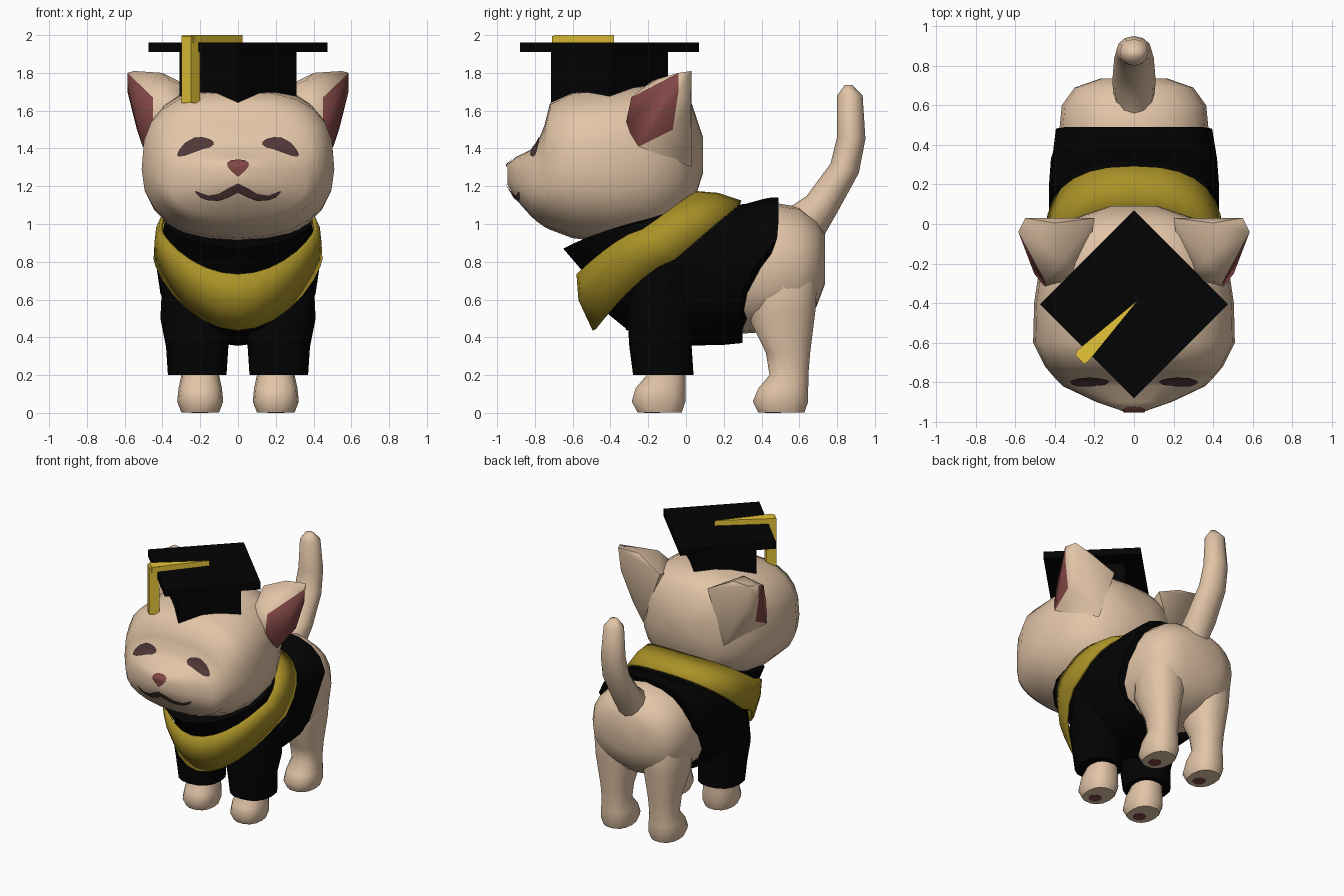
import bpy, bmesh, math
from mathutils import Vector
from mathutils.bvhtree import BVHTree

cube = bpy.data.objects.get("Cube")
if cube:
    bpy.data.objects.remove(cube, do_unlink=True)


def material(name, rgb):
    m = bpy.data.materials.new(name)
    m.use_nodes = True
    color = (*rgb, 1)
    m.diffuse_color = color
    node = next(n for n in m.node_tree.nodes if n.type == 'BSDF_PRINCIPLED')
    node.inputs["Base Color"].default_value = color
    node.inputs["Roughness"].default_value = 0.8
    return m


FUR = material("cream fur", (.76, .555, .385))
BLACK = material("black cloth", (.001, .001, .001))
SASH = material("old gold", (.40, .285, .02))
GOLD = material("bright gold", (.84, .59, .042))
PINK = material("dusky pink", (.22, .062, .06))
DARK = material("dark brown", (.08, .038, .038))


def finish(name, bm, mats, angle=40):
    me = bpy.data.meshes.new(name)
    bm.to_mesh(me)
    bm.free()
    for m in mats:
        me.materials.append(m)
    for p in me.polygons:
        p.use_smooth = True
    me.set_sharp_from_angle(angle=math.radians(angle))
    ob = bpy.data.objects.new(name, me)
    bpy.context.collection.objects.link(ob)
    return ob


def loft(name, rings, mat, cx=0, mid=.5, low=1, high=1, reach=None, n=20,
         caps=True, angle=40):
    """Skin rings given as (y, z of low end, y, z of high end, half width).
    low and high shape the two halves; reach rounds the low half in y."""
    bm = bmesh.new()
    loops = []
    for y1, z1, y2, z2, hw in rings:
        loop = []
        for k in range(n):
            a = math.tau * k / n
            c, s = math.cos(a), math.sin(a)
            p = high if s >= 0 else low
            q = reach if reach and s < 0 else p
            x = cx + hw * math.copysign(abs(c) ** q, c)
            u, v = (mid + ((1 - mid) if s >= 0 else -mid) * abs(s) ** e for e in (q, p))
            loop.append(bm.verts.new((x, y1 + (y2 - y1) * u, z1 + (z2 - z1) * v)))
        loops.append(loop)
    for a, b in zip(loops, loops[1:]):
        for k in range(n):
            j = (k + 1) % n
            bm.faces.new((a[k], a[j], b[j], b[k]))
    if caps:
        bm.faces.new(loops[0])
        bm.faces.new(loops[-1])
    bmesh.ops.recalc_face_normals(bm, faces=bm.faces)
    return finish(name, bm, [mat], angle)


def hull(name, points, mats, marked=0, angle=40):
    """Convex solid; faces using only the first 'marked' points get colour two."""
    bm = bmesh.new()
    verts = [bm.verts.new(p) for p in points]
    special = set(verts[:marked])
    res = bmesh.ops.convex_hull(bm, input=bm.verts)
    loose = [g for g in res["geom_interior"] if isinstance(g, bmesh.types.BMVert)]
    special -= set(loose)
    bmesh.ops.delete(bm, geom=loose, context='VERTS')
    bmesh.ops.recalc_face_normals(bm, faces=bm.faces)
    for f in bm.faces:
        f.material_index = int(all(v in special for v in f.verts))
    return finish(name, bm, mats, angle)


def prism(x, y, r, z0, z1, n=4):
    return [(x + r * math.cos(math.tau * k / n), y + r * math.sin(math.tau * k / n), z)
            for z in (z0, z1) for k in range(n)]


# Head: rings from nose to nape
HEAD = [(-.945, 1.21, 1.315, .06), (-.90, 1.13, 1.355, .19), (-.82, 1.04, 1.395, .36),
        (-.785, 1.01, 1.435, .395), (-.75, .985, 1.52, .425), (-.72, .97, 1.64, .45),
        (-.60, .925, 1.70, .51), (-.40, .90, 1.72, .505), (-.20, .92, 1.74, .475),
        (-.05, .98, 1.72, .40), (.03, 1.08, 1.64, .30), (.09, 1.27, 1.46, .12)]
head = loft("head", [(y, a, y, b, w) for y, a, b, w in HEAD], FUR,
            mid=.47, low=.88, high=.72, n=24, angle=50)
tree = BVHTree.FromPolygons([v.co for v in head.data.vertices],
                            [list(p.vertices) for p in head.data.polygons])


def face_patch(name, spans, mat, steps=4, rows=8):
    """Thin patch lying on the face; spans are (x, low z, high z)."""
    spans = sorted(spans)
    cols = [spans[0]]
    for a, b in zip(spans, spans[1:]):
        cols += [tuple(p + (q - p) * i / steps for p, q in zip(a, b))
                 for i in range(1, steps + 1)]
    bm = bmesh.new()
    grid = []
    for x, lo, hi in cols:
        col = []
        for r in range(rows + 1):
            z = lo + (hi - lo) * r / rows
            hit = tree.ray_cast(Vector((x, -3, z)), Vector((0, 1, 0)))[0]
            y = hit.y if hit else -.9
            col.append(bm.verts.new((x, y - .009, z)))
        grid.append(col)
    for a, b in zip(grid, grid[1:]):
        for r in range(rows):
            bm.faces.new((a[r], b[r], b[r + 1], a[r + 1]))
    finish(name, bm, [mat])


def both(spans):
    return spans + [(-x, lo, hi) for x, lo, hi in spans if x > 0]


# Closed eyes, mouth and nose
EYE = [(.13, 1.42, 1.435), (.15, 1.405, 1.45), (.19, 1.395, 1.46), (.23, 1.38, 1.458),
       (.28, 1.362, 1.43), (.31, 1.357, 1.395), (.32, 1.36, 1.375)]
face_patch("left_eye", EYE, DARK)
face_patch("right_eye", [(-x, a, b) for x, a, b in EYE], DARK)
face_patch("mouth", both([(0, 1.165, 1.215), (.05, 1.14, 1.19), (.1, 1.122, 1.16),
                          (.16, 1.125, 1.15), (.2, 1.14, 1.165), (.225, 1.165, 1.175)]), DARK)
face_patch("nose", both([(0, 1.25, 1.342), (.035, 1.28, 1.338), (.055, 1.305, 1.325)]), PINK)

# Ears: the first six points rim the pink inside
EAR = [(.585, -.04, 1.80), (.45, -.29, 1.67), (.45, -.32, 1.52), (.505, -.25, 1.41),
       (.535, -.07, 1.5), (.585, -.04, 1.7),
       (.55, .03, 1.81), (.53, .025, 1.64), (.45, 0, 1.42), (.34, .03, 1.3),
       (.40, .005, 1.80), (.2, .03, 1.70), (.36, -.18, 1.76), (.25, -.3, 1.6)]

# Legs and sleeves, low end of each ring is the front
FRONT_LEG = [(-.2, .32, 0, .32, .1), (-.21, .2, 0, .2, .1), (-.27, .13, 0, .13, .115),
             (-.29, .06, 0, .06, .122), (-.26, .003, -.02, .003, .1)]
HIND_LEG = [(.42, .92, .62, .92, .1), (.33, .72, .70, .76, .165), (.33, .5, .69, .55, .15),
            (.42, .32, .66, .32, .11), (.44, .2, .65, .2, .1), (.38, .13, .65, .13, .115),
            (.35, .06, .65, .06, .122), (.38, .003, .63, .003, .1)]
SLEEVE = [(-.28, .8, .1, .8, .18), (-.31, .5, .06, .5, .195), (-.3, .35, .03, .35, .165),
          (-.28, .2, .04, .2, .155)]

for side, s in (("left", 1), ("right", -1)):
    hull(side + "_ear", [(x * s, y, z) for x, y, z in EAR], [FUR, PINK], marked=6, angle=60)
    loft(side + "_front_leg", FRONT_LEG, FUR, cx=.2 * s, low=.85, high=.85, n=14, angle=60)
    loft(side + "_hind_leg", HIND_LEG, FUR, cx=.2 * s, low=.85, high=.85, n=14, angle=60)
    loft(side + "_sleeve", SLEEVE, BLACK, cx=.216 * s, low=.85, high=.85, n=16)
    for part, y in (("front", -.18), ("hind", .46)):
        hull(f"{side}_{part}_pad", prism(.2 * s, y, .045, 0, .004, 10), [PINK])

# Body and tail
loft("body", [(.1, .42, .1, 1.05, .36), (.3, .42, .3, 1.09, .375), (.45, .43, .45, 1.115, .38),
              (.6, .47, .6, 1.09, .365), (.69, .56, .69, 1.02, .30), (.735, .68, .735, .95, .17)],
     FUR, low=.85, high=.9, angle=60)
loft("tail", [(.55, 1.09, .72, .92, .1), (.64, 1.15, .80, 1.06, .11),
              (.765, 1.32, .915, 1.27, .1), (.80, 1.46, .95, 1.45, .09),
              (.80, 1.68, .935, 1.68, .072), (.84, 1.735, .88, 1.735, .03)],
     FUR, n=12, angle=60)

# Gown: pointed collar section, then the fuller back section
loft("gown_collar", [(-.65, .87, .03, 1.10, .39), (-.53, .73, .06, 1.13, .40),
                     (-.42, .53, .26, 1.10, .42), (-.31, .44, .34, 1.11, .425)],
     BLACK, mid=.55, low=1.5, high=.8, reach=1)
gown = loft("gown_body", [(-.32, .44, .31, 1.105, .43), (-.05, .355, .42, 1.135, .43),
                          (.2, .36, .45, 1.14, .42), (.32, .37, .48, 1.14, .41)],
            BLACK, mid=.52, low=.95, high=.75)

# Sweep the rear hem forward around the haunches
for v in list(gown.data.vertices)[-20:]:
    t = min(max((v.co.z - .66) / .3, 0), 1)
    v.co.y = .3 + .19 * t * t * (3 - 2 * t)

# Sash: open band around the shoulders, pointed at the chest
sash = loft("sash", [(-.57, .735, .05, 1.165, .41), (-.56, .60, .17, 1.155, .432),
                     (-.485, .44, .29, 1.115, .437)], SASH,
            mid=.55, low=1.5, high=.8, reach=1.05, n=28, caps=False)
mod = sash.modifiers.new("thickness", 'SOLIDIFY')
mod.thickness = .02
mod.offset = 0

# Square cap with tassel
hull("cap_base", prism(0, -.405, .31, 1.64, 1.92), [BLACK])
hull("cap_board", prism(0, -.405, .475, 1.91, 1.96), [BLACK])
hull("tassel_cord", [(x, y, z) for z in (1.958, 2.0)
                     for x, y in ((.025, -.38), (-.295, -.645), (-.235, -.70))], [GOLD])
hull("tassel_drop", prism(-.25, -.66, .05, 1.64, 1.995), [GOLD])
